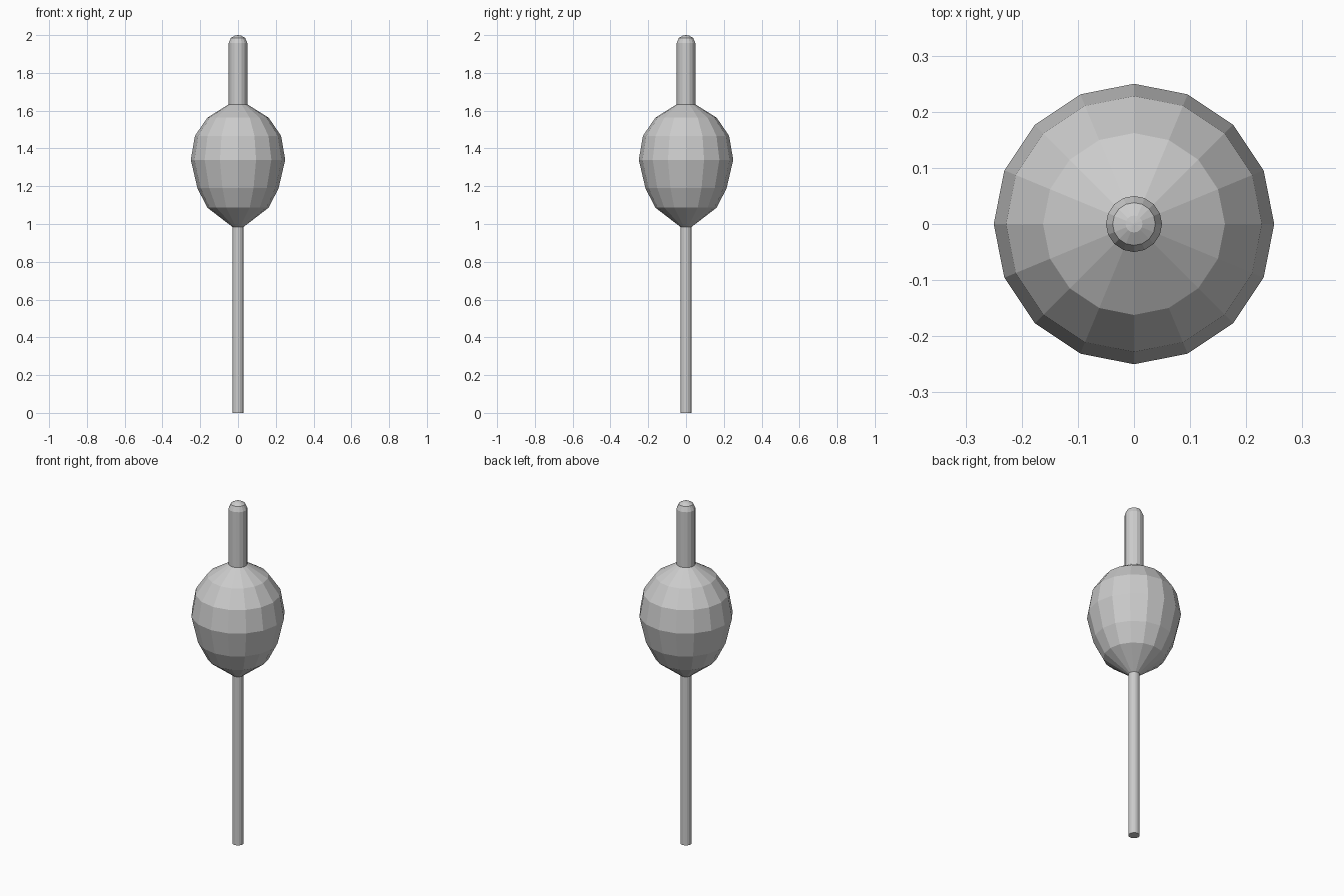
import bpy, bmesh
from math import radians

cube = bpy.data.objects.get("Cube")
if cube:
    bpy.data.objects.remove(cube, do_unlink=True)

# One plain grey for every part
grey = bpy.data.materials.new("plain_grey")
colour = (0.6, 0.6, 0.6, 1)
grey.diffuse_color = colour
grey.use_nodes = True
grey.node_tree.nodes["Principled BSDF"].inputs["Base Color"].default_value = colour


def lathe(name, profile, sides=16):
    """Turn a (radius, height) profile around z, with both ends on the axis."""
    mesh = bpy.data.meshes.new(name)
    bm = bmesh.new()
    verts = [bm.verts.new((r, 0, z)) for r, z in profile]
    edges = [bm.edges.new(pair) for pair in zip(verts, verts[1:])]
    bmesh.ops.spin(bm, geom=verts + edges, cent=(0, 0, 0), axis=(0, 0, 1),
                   angle=radians(360), steps=sides, use_duplicate=False)
    bmesh.ops.remove_doubles(bm, verts=bm.verts, dist=0.0005)
    bmesh.ops.recalc_face_normals(bm, faces=bm.faces)
    bm.to_mesh(mesh)
    bm.free()
    mesh.materials.append(grey)
    obj = bpy.data.objects.new(name, mesh)
    bpy.context.collection.objects.link(obj)
    return obj


# Thin round stalk
lathe("stalk", [(0, 0), (0.03, 0), (0.03, 1.0), (0, 1.0)])

# Faceted egg-shaped body
lathe("body", [(0, 0.985), (0.03, 0.985), (0.163, 1.087), (0.215, 1.19),
               (0.25, 1.34), (0.228, 1.467), (0.162, 1.563),
               (0.05, 1.633), (0, 1.633)])

# Upper spike with a rounded end
lathe("tip", [(0, 1.62), (0.05, 1.62), (0.05, 1.957), (0.038, 1.985),
              (0.015, 1.998), (0, 2.0)])
